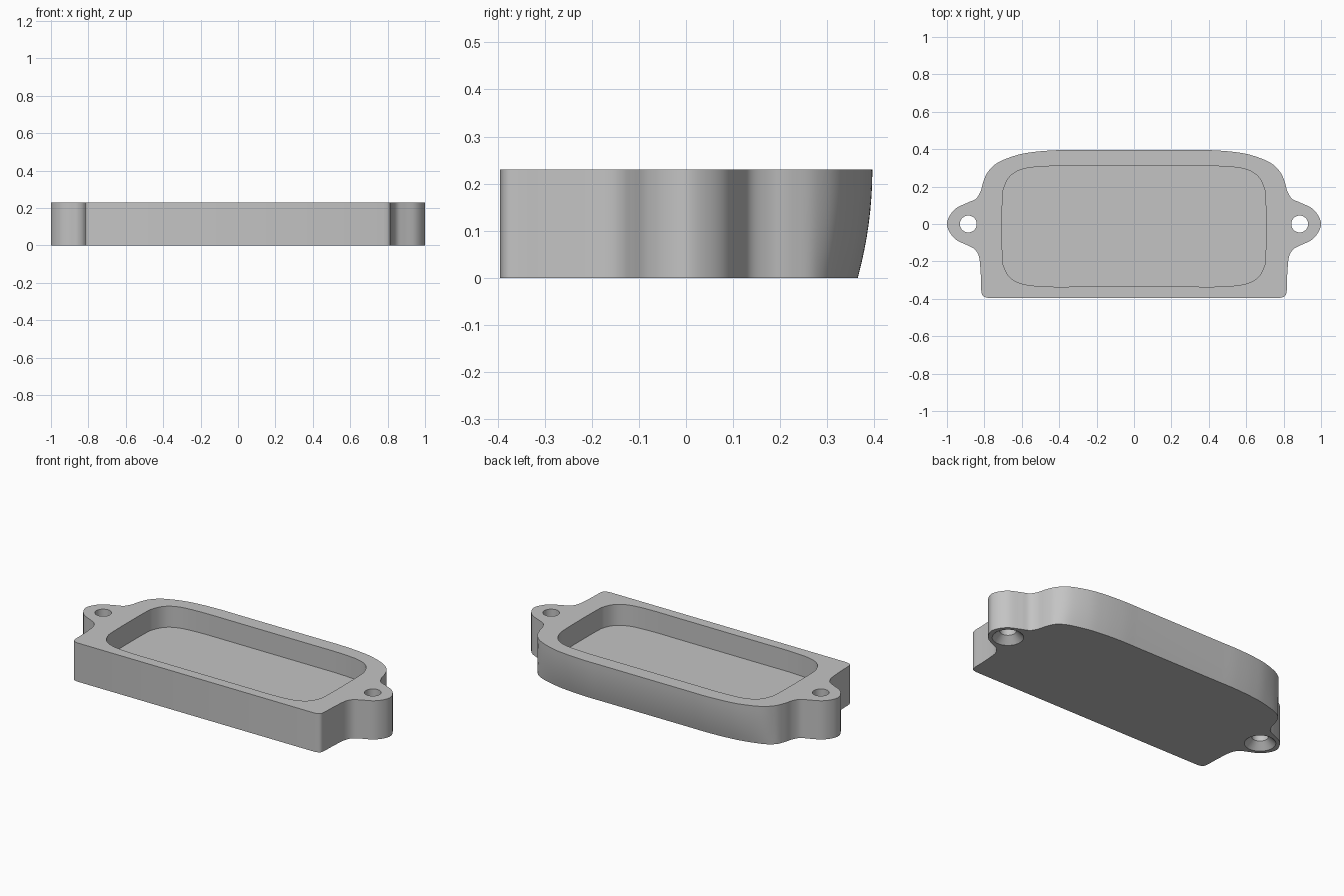
import bpy, bmesh, math
from mathutils import Vector

HEIGHT, FLOOR, HOLE_X = 0.23, 0.105, 0.886

if "Cube" in bpy.data.objects:
    bpy.data.objects.remove(bpy.data.objects["Cube"], do_unlink=True)

grey = bpy.data.materials.new("light grey")
grey.use_nodes = True
grey.diffuse_color = (0.55, 0.55, 0.55, 1)
grey.node_tree.nodes["Principled BSDF"].inputs["Base Color"].default_value = (0.55, 0.55, 0.55, 1)


def smooth_outline(half, steps=6):
    """Spline through the right half, mirrored into a closed outline."""
    p = [Vector(c) for c in half]
    p = [p[0]] + p + [p[-1]]
    pts = []
    for a, b, c, d in zip(p, p[1:], p[2:], p[3:]):
        for i in range(steps):
            t = i / steps
            pts.append(b + (c - a) * t / 2 + (2 * a - 5 * b + 4 * c - d) * t * t / 2
                       + (3 * b - a - 3 * c + d) * t ** 3 / 2)
    pts.append(p[-1])
    return pts + [Vector((-v.x, v.y)) for v in reversed(pts)]


def loft(name, rings):
    """Closed solid through matching rings of 3D points."""
    bm = bmesh.new()
    loops = [[bm.verts.new(co) for co in ring] for ring in rings]
    for low, high in zip(loops, loops[1:]):
        n = len(low)
        for i in range(n):
            j = (i + 1) % n
            bm.faces.new((low[i], low[j], high[j], high[i]))
    bm.faces.new(loops[0])
    bm.faces.new(loops[-1])
    bmesh.ops.recalc_face_normals(bm, faces=bm.faces)
    mesh = bpy.data.meshes.new(name)
    bm.to_mesh(mesh)
    bm.free()
    mesh.materials.append(grey)
    obj = bpy.data.objects.new(name, mesh)
    bpy.context.collection.objects.link(obj)
    return obj


# Body: flat front, rounded back, a lug on each side
body_half = [(0.3, 0.395), (0.4, 0.395), (0.52, 0.387), (0.62, 0.37), (0.725, 0.33),
             (0.78, 0.28), (0.806, 0.225), (0.82, 0.175), (0.845, 0.135),
             (0.89, 0.114), (0.95, 0.085), (0.985, 0.045), (1, 0),
             (0.985, -0.045), (0.95, -0.085), (0.89, -0.114), (0.85, -0.137),
             (0.829, -0.175), (0.822, -0.23), (0.818, -0.3), (0.816, -0.362),
             (0.806, -0.386), (0.78, -0.395)]
outline = smooth_outline(body_half)


def body_ring(z):
    # The back wall curves inward towards the base
    inset = 0.031 * (1 - z / HEIGHT) ** 2
    ring = []
    for v in outline:
        w = min(max((v.y - 0.25) / 0.145, 0), 1)
        ring.append((v.x, v.y - inset * w * w * (3 - 2 * w), z))
    return ring


body = loft("cover_body", [body_ring(HEIGHT * i / 8) for i in range(9)])

# Pocket cutter
pocket_half = [(0.3, 0.31), (0.45, 0.309), (0.58, 0.297), (0.655, 0.262), (0.693, 0.2),
               (0.704, 0.12), (0.704, -0.16), (0.693, -0.235), (0.655, -0.292),
               (0.58, -0.324), (0.45, -0.335), (0.3, -0.335)]
pocket = smooth_outline(pocket_half)
cutters = [loft("pocket_cutter", [[(v.x, v.y, z) for v in pocket] for z in (FLOOR, HEIGHT + 0.1)])]


# Screw holes, countersunk from below
def circle(x, r, z, n=40):
    return [(x + r * math.cos(math.tau * i / n), r * math.sin(math.tau * i / n), z) for i in range(n)]


for side in (-1, 1):
    profile = [(0.095, -0.01), (0.045, 0.04), (0.045, HEIGHT + 0.1)]
    cutters.append(loft("hole_cutter", [circle(side * HOLE_X, r, z) for r, z in profile]))

# Cut the pocket and holes
bpy.context.view_layer.objects.active = body
for cutter in cutters:
    cutter.hide_render = True
    mod = body.modifiers.new("cut", "BOOLEAN")
    mod.operation = "DIFFERENCE"
    mod.solver = "EXACT"
    mod.object = cutter
    bpy.ops.object.modifier_apply(modifier=mod.name)
for cutter in cutters:
    bpy.data.objects.remove(cutter, do_unlink=True)

# Smooth walls, sharp rims
bpy.ops.object.select_all(action="DESELECT")
body.select_set(True)
bpy.ops.object.shade_smooth_by_angle(angle=math.radians(35))
